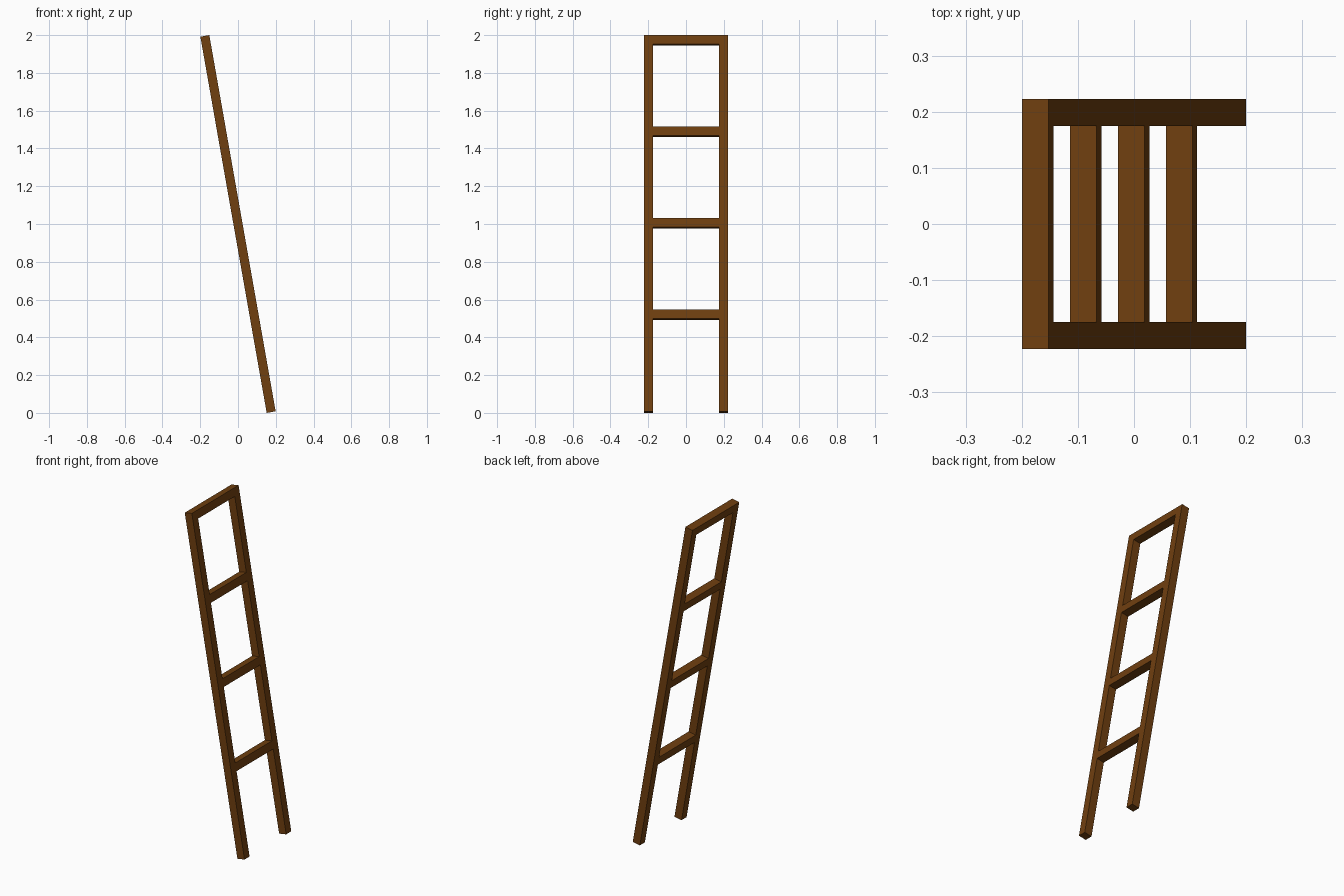
import bpy, math
from mathutils import Matrix

if "Cube" in bpy.data.objects:
    bpy.data.objects.remove(bpy.data.objects["Cube"])

TILT = math.radians(10)
BAR = 0.048            # square timber section
LENGTH = 2.0225        # rail length along the slope
HALF_W = 0.2225        # half the overall width
STEP = 0.492           # rung spacing along the slope

wood = bpy.data.materials.new("brown_wood")
wood.diffuse_color = (0.16, 0.05, 0.005, 1)
wood.use_nodes = True
wood.node_tree.nodes["Principled BSDF"].inputs["Base Color"].default_value = wood.diffuse_color

lean = Matrix.Translation((0, 0, 1)) @ Matrix.Rotation(-TILT, 4, 'Y')


def timber(name, y, z, size):
    """Box placed in the ladder's own plane, then leaned over."""
    bpy.ops.mesh.primitive_cube_add(size=1)
    ob = bpy.context.object
    ob.name = name
    ob.data.transform(lean @ Matrix.Translation((0, y, z)) @ Matrix.Diagonal((*size, 1)))
    ob.data.materials.append(wood)


# side rails
for side, name in ((-1, "front_rail"), (1, "back_rail")):
    timber(name, side * (HALF_W - BAR / 2), 0, (BAR, BAR, LENGTH))

# rungs between the rails, the first flush with the rail tops
for i in range(4):
    timber("top_rung" if i == 0 else f"rung_{i}", 0,
           LENGTH / 2 - BAR / 2 - i * STEP, (BAR, 2 * (HALF_W - BAR), BAR))
